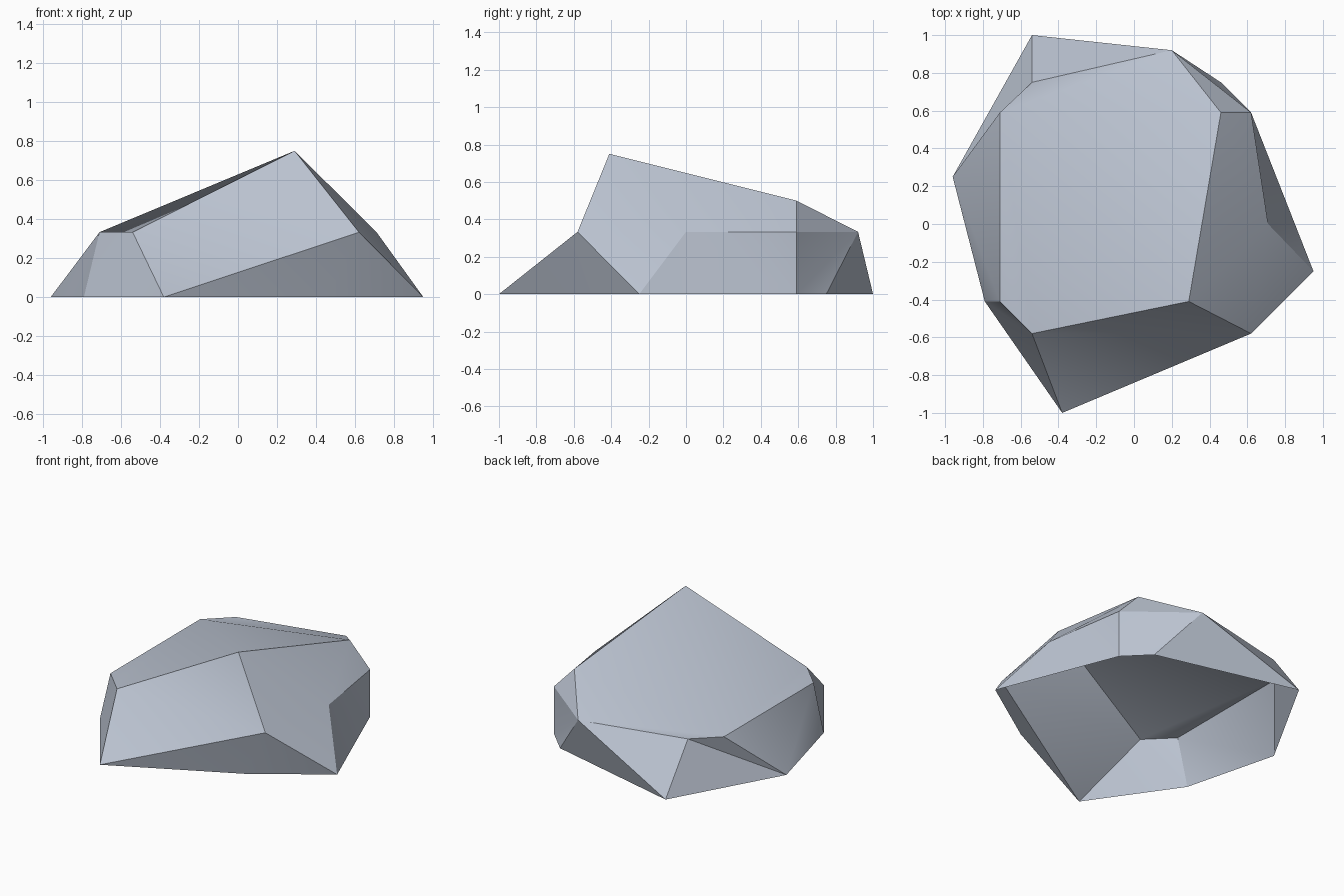
import bpy, bmesh, math

cube = bpy.data.objects.get("Cube")
if cube:
    bpy.data.objects.remove(cube)

# One stone colour
stone = bpy.data.materials.new("blue_grey_stone")
stone.use_nodes = True
colour = (0.5, 0.55, 0.64, 1)
stone.diffuse_color = colour
shader = next(n for n in stone.node_tree.nodes if n.type == "BSDF_PRINCIPLED")
shader.inputs["Base Color"].default_value = colour

bm = bmesh.new()


def corner(x, y, z):
    return bm.verts.new((x, y, z))


def fan(centre, *rim):
    """Facets from one corner to each pair of neighbours along the rim."""
    for first, second in zip(rim, rim[1:]):
        bm.faces.new((centre, first, second))


# Outline on the ground
GROUND = 0
front_toe = corner(-.38, -1, GROUND)
front_notch = corner(.46, -.58, GROUND)
left_toe = corner(.95, -.25, GROUND)
left_foot = corner(.62, .59, GROUND)
back_foot = corner(.46, .75, GROUND)
back_toe = corner(-.54, 1, GROUND)
right_toe = corner(-.96, .25, GROUND)
right_foot = corner(-.79, -.41, GROUND)

# Shoulder corners
SHOULDER = .333
front_left = corner(.62, -.58, SHOULDER)
left = corner(.71, 0, SHOULDER)
back_left = corner(.62, .59, SHOULDER)
back = corner(.2, .92, SHOULDER)
back_right = corner(-.54, .75, SHOULDER)
right_rear = corner(-.71, .59, SHOULDER)
right_front = corner(-.71, -.41, SHOULDER)
front_right = corner(-.54, -.58, SHOULDER)

# Crest
peak = corner(.29, -.41, .75)
ridge_end = corner(.46, .59, .5)

# Front face, left side, back, right side and sloping top; the underside is open
fan(front_left, front_toe, front_notch, left_toe, left, peak, front_right, front_toe)
fan(left, left_toe, left_foot, back_left, ridge_end, peak)
fan(back, ridge_end, back_left, left_foot, back_foot, back_toe, back_right)
fan(right_toe, back_right, back_toe)
fan(right_foot, front_toe, front_right, right_front, right_toe)
fan(right_rear, right_toe, right_front, front_right, peak, ridge_end, back,
    back_right, right_toe)

mesh = bpy.data.meshes.new("boulder")
bm.to_mesh(mesh)
bm.free()
mesh.materials.append(stone)
boulder = bpy.data.objects.new("boulder", mesh)
bpy.context.collection.objects.link(boulder)

# Soften shallow breaks and keep the hard ridges crisp
bpy.ops.object.select_all(action="DESELECT")
boulder.select_set(True)
bpy.context.view_layer.objects.active = boulder
bpy.ops.object.shade_smooth_by_angle(angle=math.radians(30))
